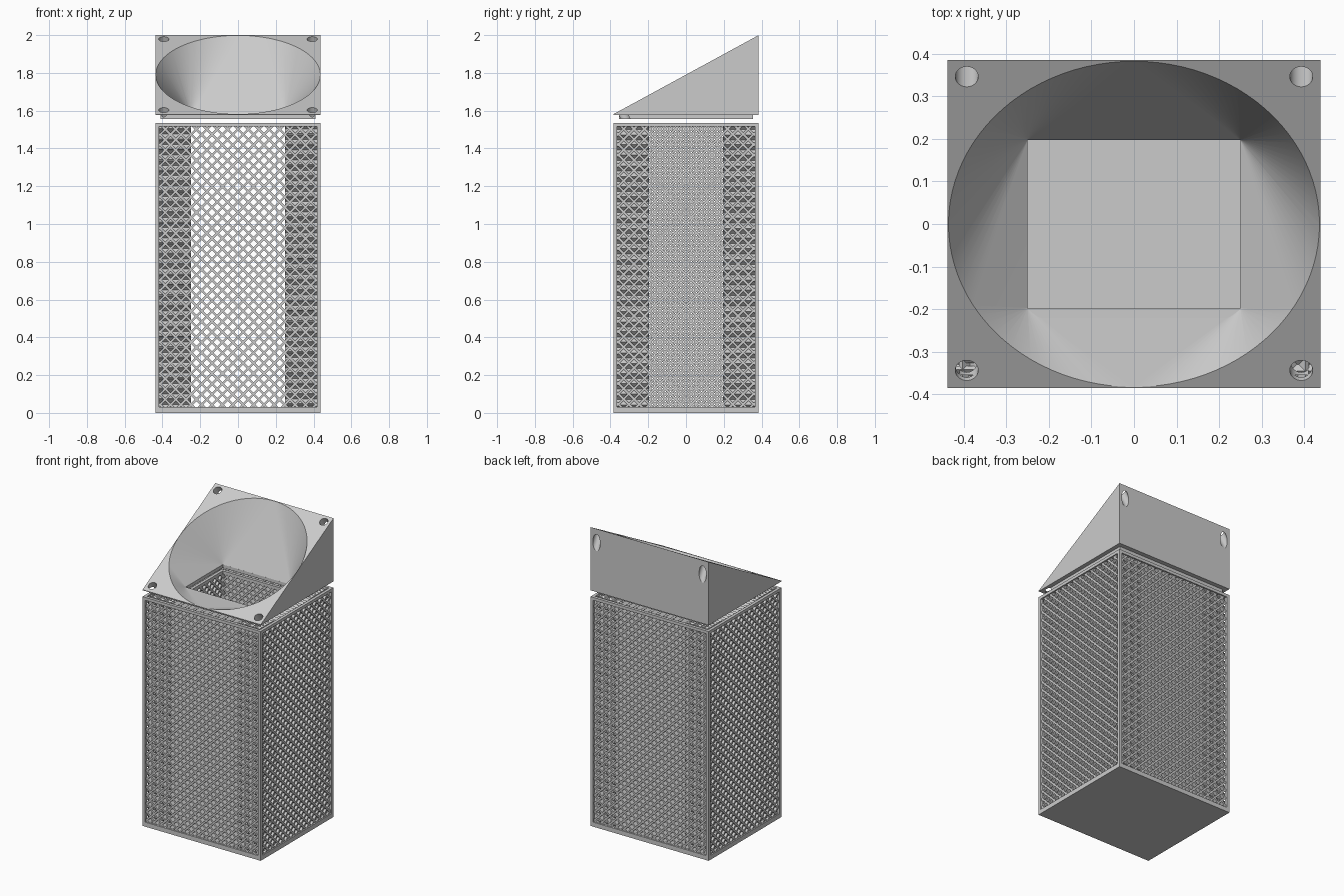
import bpy, bmesh
from math import sin, cos, pi, atan2, sqrt
from mathutils import Vector, Matrix

cube = bpy.data.objects.get("Cube")
if cube:
    bpy.data.objects.remove(cube, do_unlink=True)

GREY = (0.6, 0.6, 0.6, 1)
grey = bpy.data.materials.new("plain grey")
grey.use_nodes = True
grey.diffuse_color = GREY
grey.node_tree.nodes["Principled BSDF"].inputs["Base Color"].default_value = GREY

W, D = 0.438, 0.385            # outer half width and half depth
CW, CD = 0.25, 0.197           # inner cavity half width and half depth
TOP, RIM = 1.535, 0.02         # body height and frame thickness
BASE, PEAK = 1.577, 2.0        # underside and tip of the lid


def finish(name, bm):
    bmesh.ops.recalc_face_normals(bm, faces=bm.faces)
    mesh = bpy.data.meshes.new(name)
    bm.to_mesh(mesh)
    bm.free()
    mesh.materials.append(grey)
    obj = bpy.data.objects.new(name, mesh)
    bpy.context.collection.objects.link(obj)
    return obj


def add_box(bm, lo, hi, matrix=Matrix()):
    lo, hi = Vector(lo), Vector(hi)
    m = matrix @ Matrix.Translation((lo + hi) / 2) @ Matrix.Diagonal((*(hi - lo), 1))
    bmesh.ops.create_cube(bm, size=1, matrix=m)


def add_ring(bm, ox, oy, ix, iy, z0, z1):
    for s in (-1, 1):
        xs, ys = sorted((s * ix, s * ox)), sorted((s * iy, s * oy))
        add_box(bm, (xs[0], -oy, z0), (xs[1], oy, z1))
        add_box(bm, (-ix, ys[0], z0), (ix, ys[1], z1))


def add_posts(bm, ox, oy, ix, iy, z0, z1):
    for sx in (-1, 1):
        for sy in (-1, 1):
            xs, ys = sorted((sx * ix, sx * ox)), sorted((sy * iy, sy * oy))
            add_box(bm, (xs[0], ys[0], z0), (xs[1], ys[1], z1))


# Floor
bm = bmesh.new()
add_box(bm, (-W, -D, 0), (W, D, RIM + 0.01))
finish("floor", bm)

# Outer and inner frames
bm = bmesh.new()
add_ring(bm, W, D, W - RIM, D - RIM, TOP - RIM, TOP)
add_posts(bm, W, D, W - RIM, D - RIM, 0.03, TOP - RIM)
finish("outer_frame", bm)
bm = bmesh.new()
add_ring(bm, CW + RIM, CD + RIM, CW, CD, TOP - RIM, TOP)
add_posts(bm, CW + RIM, CD + RIM, CW, CD, 0.03, TOP - RIM)
finish("inner_frame", bm)


# Deep diagonal lattice panels
PITCH, BAR = 0.055, 0.012


def lattice(name, half, near, far, turn, shift):
    bm = bmesh.new()
    z0, z1 = 0.025, TOP - 0.012
    height = z1 - z0
    rot = Matrix.Rotation(turn, 4, "Z")
    count = int((2 * half + height) / PITCH) + 2
    for lean in (-1, 1):
        for i in range(count):
            # A 45 degree line, clipped to the panel
            start = -half - height + i * PITCH + shift
            t0, t1 = max(0, -half - start), min(height, half - start)
            if t1 - t0 < BAR:
                continue
            mid = (t0 + t1) / 2
            length = (t1 - t0) * sqrt(2)
            place = (rot @ Matrix.Translation((lean * (start + mid), 0, z0 + mid))
                     @ Matrix.Rotation(lean * pi / 4, 4, "Y"))
            h = BAR / 2
            add_box(bm, (-h, -far, -length / 2), (h, -near, length / 2), place)
    finish(name, bm)


inset = 0.008
lattice("front_lattice", W - RIM, CD, D - inset, 0, 0)
lattice("back_lattice", W - RIM, CD, D - inset, pi, 0)
lattice("left_lattice", D - RIM, CW, W - inset, pi / 2, 0)
lattice("right_lattice", D - RIM, CW, W - inset, -pi / 2, PITCH / 2)

# Sloped lid
bm = bmesh.new()
side = [(-D, BASE), (D, BASE), (D, PEAK), (-D, BASE + 0.004)]
face = bm.faces.new([bm.verts.new((-W, y, z)) for y, z in side])
grown = bmesh.ops.extrude_face_region(bm, geom=[face])["geom"]
bmesh.ops.translate(bm, vec=(2 * W, 0, 0),
                    verts=[v for v in grown if isinstance(v, bmesh.types.BMVert)])
lid = finish("sloped_lid", bm)

# Lip under the lid
bm = bmesh.new()
add_ring(bm, 0.41, 0.355, CW, CD, 1.555, BASE)
lip = finish("lid_lip", bm)

# Funnel cutter: an ellipse on the slope narrowing to a rectangle
rise = PEAK - BASE - 0.004
middle = BASE + 0.004 + rise / 2
bm = bmesh.new()
for lift in (0, 0.01):
    for i in range(96):
        a = 2 * pi * i / 96
        bm.verts.new(((W - 0.002) * cos(a), (D - 0.002) * sin(a),
                      middle + rise / 2 * sin(a) + lift))
for x in (-CW, CW):
    for y in (-CD, CD):
        bm.verts.new((x, y, BASE - 0.0006))
bmesh.ops.convex_hull(bm, input=bm.verts[:])
funnel = finish("funnel_cutter", bm)

# Screw hole cutters, square to the slope
tilt = Matrix.Rotation(atan2(rise, 2 * D), 4, "X")
bm = bmesh.new()
for x in (-0.393, 0.393):
    for y in (-0.344, 0.346):
        place = Matrix.Translation((x, y, middle + y / D * rise / 2)) @ tilt
        bmesh.ops.create_cone(bm, cap_ends=True, segments=32, radius1=0.027,
                              radius2=0.027, depth=0.3, matrix=place)
holes = finish("hole_cutter", bm)


def cut(obj, cutters):
    bpy.context.view_layer.objects.active = obj
    for cutter in cutters:
        mod = obj.modifiers.new("cut", "BOOLEAN")
        mod.operation, mod.solver, mod.object = "DIFFERENCE", "EXACT", cutter
        bpy.ops.object.modifier_apply(modifier=mod.name)


cut(lid, (funnel, holes))
cut(lip, (holes,))
for cutter in (funnel, holes):
    bpy.data.objects.remove(cutter, do_unlink=True)

# Smooth funnel and holes, sharp corners, flat funnel sides kept flat
bpy.ops.object.select_all(action="DESELECT")
for obj in (lid, lip):
    obj.select_set(True)
bpy.context.view_layer.objects.active = lid
bpy.ops.object.shade_smooth_by_angle(angle=pi / 9)
lid.modifiers.new("flat sides", "WEIGHTED_NORMAL").keep_sharp = True
